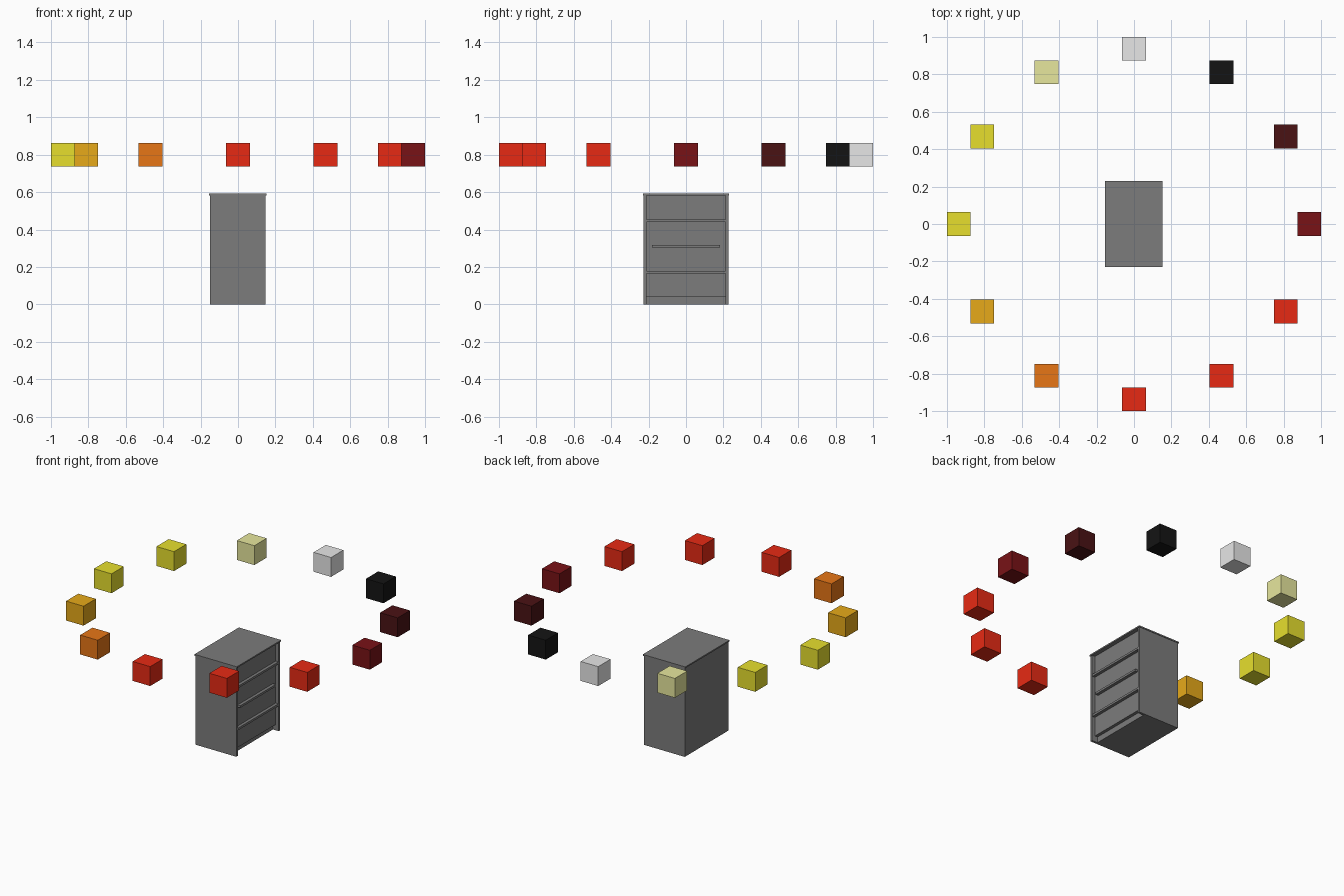
import bpy
import math

old = bpy.data.objects.get("Cube")
if old:
    bpy.data.objects.remove(old, do_unlink=True)


def material(name, r, g, b):
    m = bpy.data.materials.new(name)
    m.use_nodes = True
    m.diffuse_color = (r, g, b, 1)
    m.node_tree.nodes["Principled BSDF"].inputs["Base Color"].default_value = (r, g, b, 1)
    m.roughness = 0.6
    return m


def box(name, mat, x, y, z):
    """Box spanning the (low, high) range given on each axis."""
    spans = (x, y, z)
    bpy.ops.mesh.primitive_cube_add(size=1, location=[(a + b) / 2 for a, b in spans])
    ob = bpy.context.object
    ob.name = name
    ob.scale = [b - a for a, b in spans]
    bpy.ops.object.transform_apply(location=False, rotation=False, scale=True)
    ob.data.materials.append(mat)
    return ob


grey = material("cabinet grey", 0.2, 0.2, 0.2)
red = material("red", 0.8, 0.023, 0.007)
dark_red = material("dark red", 0.19, 0.006, 0.008)
maroon = material("maroon", 0.068, 0.006, 0.007)
black = material("black", 0.007, 0.007, 0.007)
silver = material("light grey", 0.8, 0.8, 0.8)
cream = material("pale yellow", 0.8, 0.8, 0.34)
yellow = material("yellow", 0.8, 0.74, 0.027)
amber = material("amber", 0.8, 0.4, 0.01)
orange = material("orange", 0.8, 0.18, 0.008)

# Cabinet carcass: recessed kick, side panels and thin overhanging top
box("cabinet_body", grey, (-0.15, 0.105), (-0.212, 0.212), (0, 0.583))
for side, sign in (("front", -1), ("back", 1)):
    box("side_panel_" + side, grey, (-0.15, 0.147),
        sorted((sign * 0.212, sign * 0.227)), (0, 0.583))
box("cabinet_top", grey, (-0.155, 0.152), (-0.23, 0.23), (0.583, 0.592))

# Recessed panel with shelf edges and a shorter handle bar
box("recessed_panel", grey, (0.104, 0.125), (-0.212, 0.212), (0.038, 0.583))
for name, z, half in (("lower_shelf_edge", 0.172, 0.212),
                      ("handle_bar", 0.31, 0.183),
                      ("upper_shelf_edge", 0.447, 0.212)):
    box(name, grey, (0.124, 0.145), (-half, half), (z - 0.007, z + 0.007))

# Ring of floating cubes, anticlockwise from the front
ring = [red, red, red, dark_red, maroon, black,
        silver, cream, yellow, yellow, amber, orange]
radius, half = 0.9365, 0.0635
for i, mat in enumerate(ring):
    angle = math.tau * i / len(ring)
    cx, cy = radius * math.sin(angle), -radius * math.cos(angle)
    box(f"ring_cube_{i + 1}", mat, (cx - half, cx + half),
        (cy - half, cy + half), (0.8 - half, 0.8 + half))
